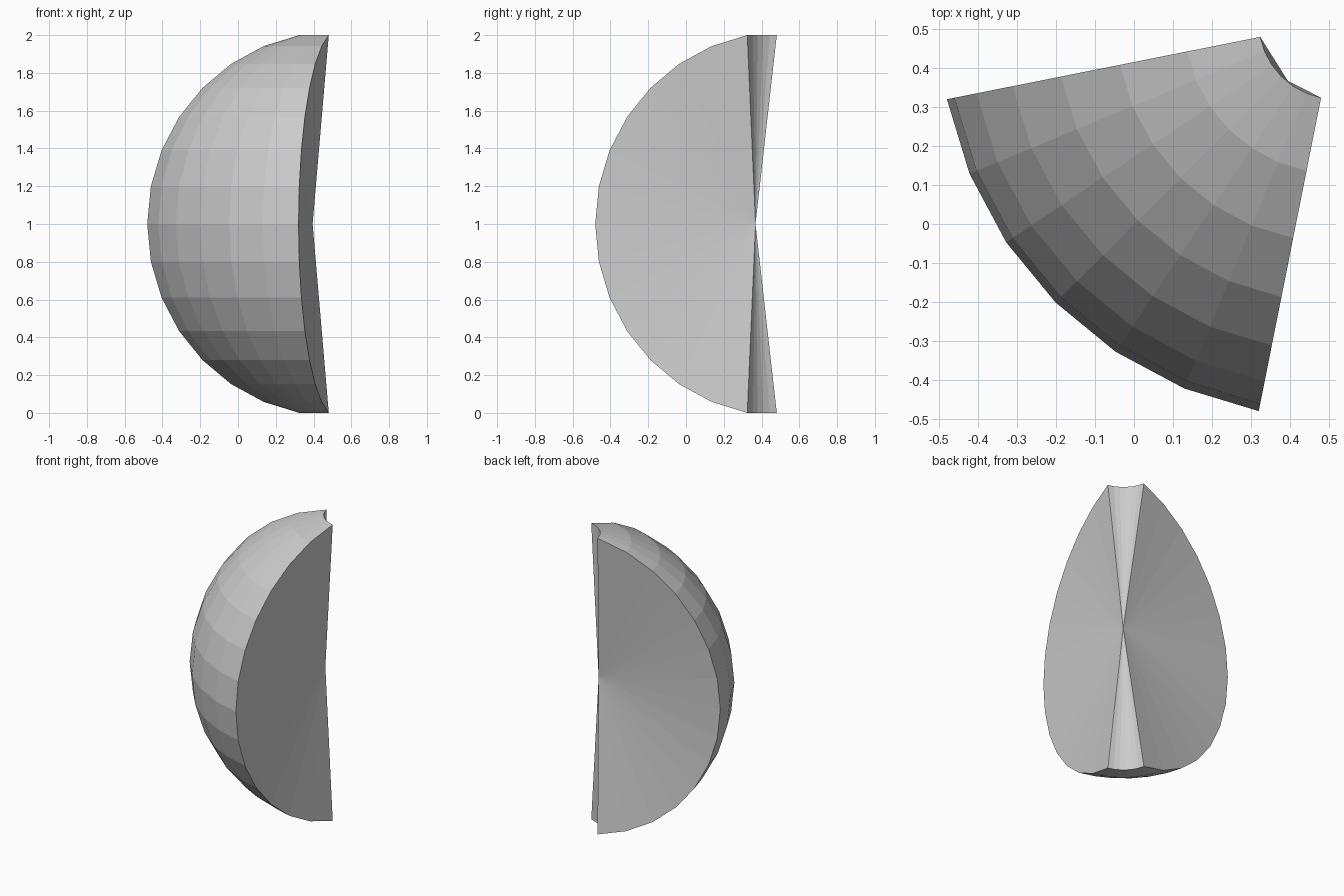
import bpy, bmesh, math

if "Cube" in bpy.data.objects:
    bpy.data.objects.remove(bpy.data.objects["Cube"])

STEP = math.radians(11.25)            # one segment of a 32 x 16 sphere
R = 1 / math.sin(7 * STEP)            # sphere radius, cropped height is 2
C = (R * math.cos(STEP) + R * math.cos(7 * STEP) * math.sin(STEP)) / 2 + 0.0
OFF = 0.5 * (1.0 + 0.0388)            # sphere axis position in x and y

bm = bmesh.new()

# Rind: a sector of a sphere, 6 segments wide, without the pole rows
rows = []
for i in range(15):
    lat = (i - 7) * STEP
    row = []
    for j in range(7):
        az = math.pi + (j + 1) * STEP
        row.append(bm.verts.new((OFF + R * math.cos(lat) * math.cos(az),
                                 OFF + R * math.cos(lat) * math.sin(az),
                                 1 + R * math.sin(lat))))
    rows.append(row)
for a, b in zip(rows, rows[1:]):
    for j in range(6):
        bm.faces.new((a[j], a[j + 1], b[j + 1], b[j]))

# Cut sides: every border edge runs to one inner point
border = [e for e in bm.edges if e.is_boundary]
apex = bm.verts.new((0.395, 0.368, 1))
for e in border:
    bm.faces.new((e.verts[0], e.verts[1], apex))

bmesh.ops.recalc_face_normals(bm, faces=bm.faces)
mesh = bpy.data.meshes.new("fruit_wedge")
bm.to_mesh(mesh)
bm.free()
bpy.context.collection.objects.link(bpy.data.objects.new("fruit_wedge", mesh))
